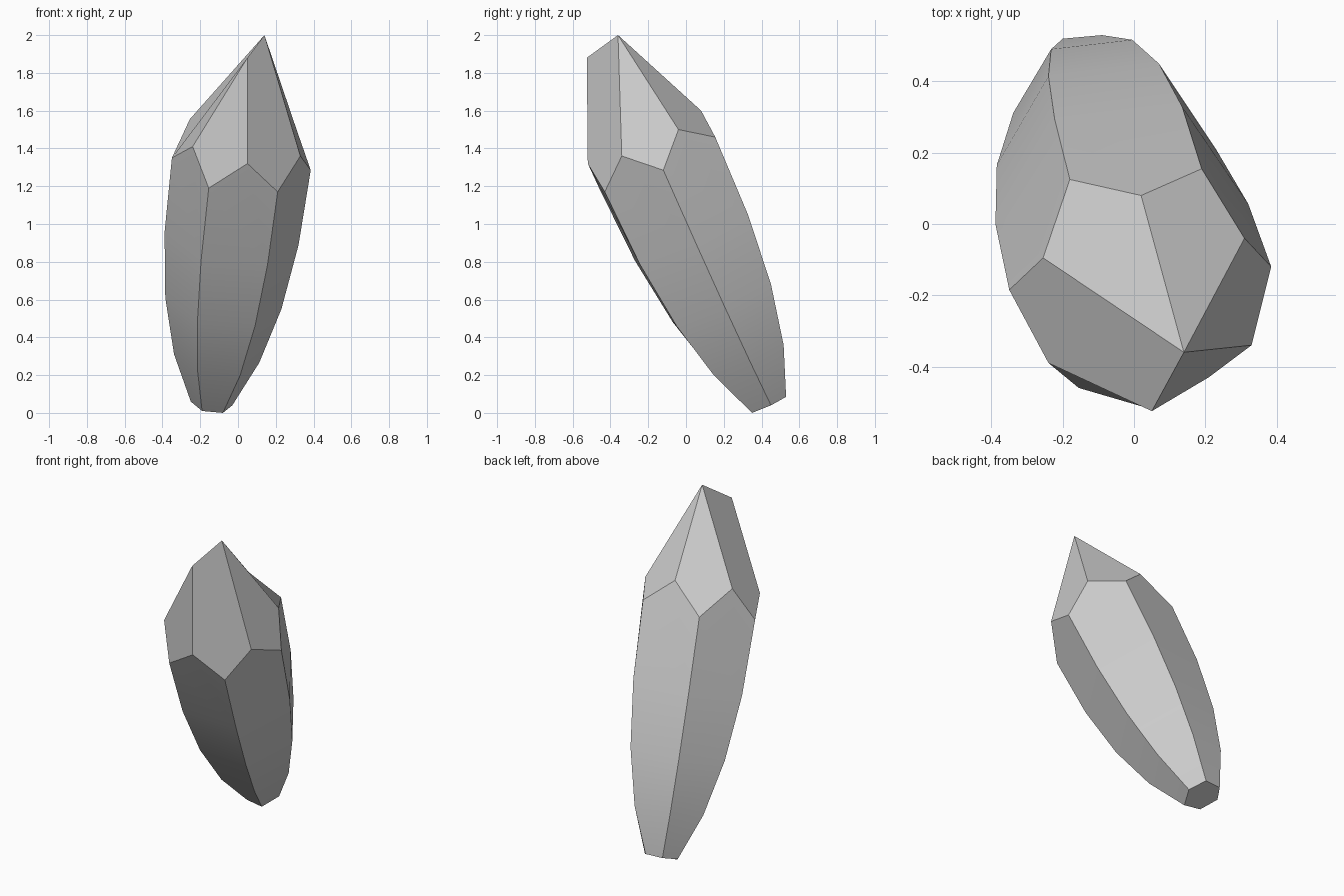
import bpy, bmesh, math
from mathutils import Vector

cube = bpy.data.objects.get("Cube")
if cube:
    bpy.data.objects.remove(cube, do_unlink=True)

# One flat stone colour
stone = bpy.data.materials.new("grey_stone")
stone.use_nodes = True
colour = (0.6, 0.6, 0.6, 1)
stone.diffuse_color = colour
stone.node_tree.nodes["Principled BSDF"].inputs["Base Color"].default_value = colour

STEPS = 4

# Six bowed ribs, counter-clockwise from the front: foot, middle, shoulder
ribs = [
    [(-.08, .35, 0), (.09, -.05, .46), (.21, -.43, 1.17)],
    [(-.03, .45, .04), (.23, .21, .55), (.385, -.12, 1.285)],
    [(-.09, .53, .085), (.07, .45, .68), (.19, .155, 1.46)],
    [(-.2, .52, .085), (-.24, .415, .67), (-.18, .125, 1.44)],
    [(-.25, .44, .06), (-.385, .165, .61), (-.35, -.185, 1.35)],
    [(-.19, .36, .01), (-.215, -.07, .48), (-.155, -.46, 1.19)],
]

# Crown points above the middle of each side, then the two ridge points
crown = [(.33, -.34, 1.36), (.31, -.04, 1.5), (.02, .08, 1.6),
         (-.255, -.095, 1.555), (-.24, -.39, 1.41), (.05, -.52, 1.32)]
peak_point = (.14, -.36, 2)
front_point = (.05, -.525, 1.88)


def bow(points, t):
    """Parabola that passes through three points."""
    a, b, c = map(Vector, points)
    return a * (1 - t) * (1 - 2 * t) + b * 4 * t * (1 - t) + c * t * (2 * t - 1)


bm = bmesh.new()
rib_verts = [[bm.verts.new(bow(r, i / STEPS)) for i in range(STEPS + 1)] for r in ribs]
mids = [bm.verts.new(p) for p in crown]
peak = bm.verts.new(peak_point)
front = bm.verts.new(front_point)

# Foot and long sides, each side ending in a point at the crown
bm.faces.new([r[0] for r in reversed(rib_verts)])
for k, a in enumerate(rib_verts):
    b = rib_verts[(k + 1) % len(rib_verts)]
    for i in range(STEPS):
        top = [b[i + 1], mids[k], a[i + 1]] if i == STEPS - 1 else [b[i + 1], a[i + 1]]
        bm.faces.new([a[i], b[i]] + top)

# Crown facets, one above each rib, meeting along the short ridge
ridges = [[peak, front], [peak], [peak], [peak], [front, peak], [front]]
for k, ridge in enumerate(ridges):
    bm.faces.new([mids[k - 1], rib_verts[k][-1], mids[k]] + ridge)

bmesh.ops.recalc_face_normals(bm, faces=bm.faces[:])
mesh = bpy.data.meshes.new("crystal")
bm.to_mesh(mesh)
bm.free()
mesh.materials.append(stone)
crystal = bpy.data.objects.new("crystal", mesh)
bpy.context.collection.objects.link(crystal)

# Smooth along the ribs, sharp across them
bpy.ops.object.select_all(action="DESELECT")
crystal.select_set(True)
bpy.context.view_layer.objects.active = crystal
bpy.ops.object.shade_smooth_by_angle(angle=math.radians(30))
